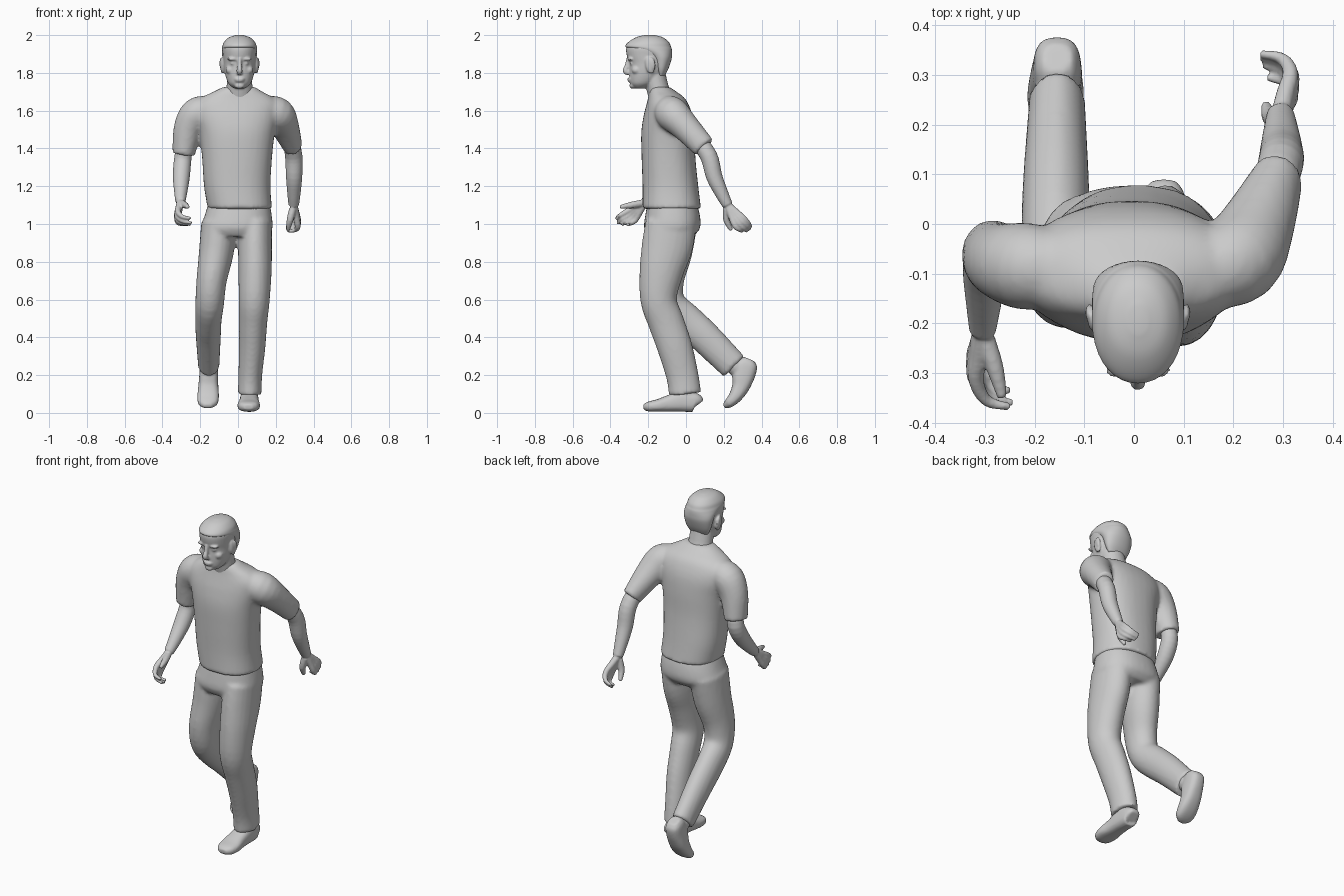
import bpy, bmesh, math
from mathutils import Vector, Matrix


def spline(pts, steps=4):
    # Catmull-Rom through control sections
    p = [Vector(q) for q in pts]
    out = []
    for i in range(len(p) - 1):
        a, b, c, d = p[max(i - 1, 0)], p[i], p[i + 1], p[min(i + 2, len(p) - 1)]
        for k in range(steps):
            t = k / steps
            out.append(0.5 * (2 * b + (c - a) * t + (2 * a - 5 * b + 4 * c - d) * t * t
                              + (3 * b - a - 3 * c + d) * t ** 3))
    return out + [p[-1]]


def tube(bm, pts, flat=False, n=24, power=2.0):
    # sections are (x, y, z, half width, half depth)
    secs = spline([q if len(q) == 5 else (*q, q[3]) for q in pts])
    cen = [Vector(s[:3]) for s in secs]
    rings = []
    for i, s in enumerate(secs):
        u, v = Vector((1, 0, 0)), Vector((0, 1, 0))
        if not flat:
            t = (cen[min(i + 1, len(cen) - 1)] - cen[max(i - 1, 0)]).normalized()
            u = (u - t * u.dot(t)).normalized()
            v = t.cross(u)
        ring = []
        for k in range(n):
            a = 2 * math.pi * k / n
            c, d = math.cos(a), math.sin(a)
            c = math.copysign(abs(c) ** (2 / power), c)
            d = math.copysign(abs(d) ** (2 / power), d)
            ring.append(bm.verts.new(cen[i] + u * c * s[3] + v * d * s[4]))
        rings.append(ring)
    for a, b in zip(rings, rings[1:]):
        for k in range(n):
            bm.faces.new((a[k], a[(k + 1) % n], b[(k + 1) % n], b[k]))
    bm.faces.new(rings[0])
    bm.faces.new(rings[-1])


def stack(bm, rows, power=2.3):
    # horizontal sections given as (z, x0, x1, y0, y1)
    tube(bm, [((a + b) / 2, (c + d) / 2, z, (b - a) / 2, (d - c) / 2)
              for z, a, b, c, d in rows], flat=True, n=36, power=power)


def ball(bm, c, r, turn=0):
    m = Matrix.Translation(c) @ Matrix.Rotation(turn, 4, 'X') @ Matrix.Diagonal((*r, 1))
    bmesh.ops.create_uvsphere(bm, u_segments=16, v_segments=10, radius=1, matrix=m)


def finish(name, bm, voxel, smooth=3):
    bmesh.ops.recalc_face_normals(bm, faces=bm.faces[:])
    me = bpy.data.meshes.new(name)
    bm.to_mesh(me)
    bm.free()
    for f in me.polygons:
        f.use_smooth = True
    ob = bpy.data.objects.new(name, me)
    bpy.context.collection.objects.link(ob)
    if voxel:
        r = ob.modifiers.new("blend", 'REMESH')
        r.mode, r.voxel_size, r.use_smooth_shade = 'VOXEL', voxel, True
        s = ob.modifiers.new("soften", 'SMOOTH')
        s.factor, s.iterations = 0.5, smooth
    return ob


# shirt: torso and two short sleeves
bm = bmesh.new()
stack(bm, [(1.08, -.16, .18, -.23, .08), (1.2, -.18, .172, -.23, .065),
           (1.35, -.19, .18, -.235, .05), (1.48, -.205, .195, -.237, .045),
           (1.57, -.23, .215, -.225, .035), (1.63, -.23, .22, -.21, .015),
           (1.67, -.19, .185, -.2, -.01), (1.70, -.13, .13, -.195, -.05),
           (1.725, -.08, .09, -.185, -.085)])
tube(bm, [(-.16, -.09, 1.6, .08), (-.22, -.085, 1.58, .088),
          (-.265, -.075, 1.5, .077), (-.288, -.06, 1.37, .06, .07)])
tube(bm, [(.15, -.09, 1.6, .08), (.21, -.07, 1.58, .09),
          (.25, .0, 1.51, .075), (.292, .097, 1.405, .05, .062)])
finish("shirt", bm, .011, 4)

# trousers: hips, supporting leg and trailing leg
bm = bmesh.new()
stack(bm, [(1.13, -.15, .165, -.2, .05), (1.05, -.175, .178, -.215, .073),
           (.98, -.195, .183, -.222, .075), (.935, -.17, .16, -.2, .04)])
tube(bm, [(.09, -.08, 1.0, .09, .135), (.09, -.1, .88, .09, .135),
          (.09, -.13, .75, .088, .117), (.086, -.145, .6, .082, .097),
          (.08, -.105, .48, .075, .095), (.075, -.06, .35, .07, .093),
          (.065, -.02, .2, .063, .086), (.062, -.005, .1, .063, .086)])
tube(bm, [(-.1, -.07, 1.0, .095, .13), (-.115, -.085, .85, .092, .118),
          (-.14, -.11, .7, .08, .1), (-.15, -.09, .58, .076, .088),
          (-.157, 0, .49, .07, .09), (-.157, .1, .4, .066, .086),
          (-.155, .255, .245, .056, .077)])
finish("trousers", bm, .011, 4)

# shoes
for name, ankle, foot in [
    ("front_shoe", [(.062, 0, .19, .045, .05), (.06, 0, .06, .045, .05)],
     [(.06, .065, .045, .03, .03), (.06, .05, .055, .045, .05), (.06, -.02, .062, .05, .056),
      (.058, -.09, .05, .053, .044), (.057, -.15, .039, .06, .033),
      (.056, -.2, .033, .05, .026), (.056, -.225, .03, .025, .014)]),
    ("rear_shoe", [(-.155, .22, .28, .045, .05), (-.155, .31, .21, .045, .05)],
     [(-.155, .335, .285, .03, .03), (-.155, .325, .26, .045, .055),
      (-.155, .305, .2, .05, .06), (-.157, .29, .14, .053, .047),
      (-.158, .26, .085, .057, .035), (-.16, .225, .05, .05, .025),
      (-.16, .2, .035, .02, .012)])]:
    bm = bmesh.new()
    tube(bm, ankle)
    tube(bm, foot, power=2.6)
    finish(name, bm, .007, 3)


# arms with palm, four fingers and thumb
def arm(name, fore, knuckles, tips, thumb, out):
    bm = bmesh.new()
    tube(bm, fore)
    wrist = Vector(fore[-1][:3])
    for k, t in zip(knuckles, tips):
        k, t = Vector(k), Vector(t)
        m = (k + t) / 2 + Vector(out)
        tube(bm, [(*wrist, .02), (*((wrist + k) / 2), .019), (*k, .016),
                  (*m, .012), (*t, .008)], n=10)
    tube(bm, thumb, n=10)
    finish(name, bm, .005, 3)


arm("forward_arm",
    [(-.28, -.065, 1.43, .043), (-.293, -.05, 1.34, .046), (-.3, -.095, 1.25, .045),
     (-.303, -.165, 1.17, .035), (-.305, -.215, 1.12, .027)],
    [(-.318, -.315, 1.065), (-.322, -.305, 1.045), (-.323, -.29, 1.03), (-.322, -.27, 1.02)],
    [(-.25, -.368, 1.03), (-.245, -.36, 1.005), (-.25, -.335, .997), (-.262, -.305, .997)],
    [(-.3, -.23, 1.11, .02), (-.28, -.29, 1.1, .018), (-.265, -.35, 1.09, .01)],
    (-.012, -.015, -.008))
arm("backward_arm",
    [(.275, .05, 1.46, .042), (.295, .12, 1.36, .046), (.297, .15, 1.25, .043),
     (.296, .19, 1.16, .035), (.295, .22, 1.1, .028)],
    [(.315, .305, 1.03), (.318, .297, 1.013), (.318, .28, 1.0), (.316, .26, .99)],
    [(.255, .343, .985), (.255, .335, .972), (.26, .32, .962), (.268, .295, .962)],
    [(.29, .215, 1.08, .02), (.275, .215, 1.02, .018), (.265, .24, .967, .01)],
    (.012, .01, -.008))

# head, neck, ears and face
bm = bmesh.new()
cx = .008
rows = [(1.718, -.272, -.215, .03), (1.74, -.293, -.17, .056), (1.77, -.299, -.135, .07),
        (1.81, -.3, -.105, .08), (1.85, -.3, -.088, .085), (1.89, -.313, -.08, .088),
        (1.93, -.317, -.08, .09), (1.96, -.302, -.096, .08), (1.985, -.265, -.125, .055),
        (1.996, -.22, -.165, .02)]
stack(bm, [(z, cx - r, cx + r, a, b) for z, a, b, r in rows], power=2.1)
tube(bm, [(cx, -.12, 1.64, .08, .07), (cx, -.145, 1.7, .07, .06), (cx, -.17, 1.8, .066, .06)])
tube(bm, [(cx, -.305, 1.875, .011), (cx, -.312, 1.84, .012), (cx, -.32, 1.812, .016),
          (cx, -.304, 1.798, .014)], n=12)
ball(bm, (cx, -.297, 1.768), (.028, .014, .007))
ball(bm, (cx, -.295, 1.757), (.024, .014, .007))
ball(bm, (cx, -.283, 1.732), (.026, .017, .016))
for s in (-1, 1):
    ball(bm, (cx + s * .036, -.294, 1.873), (.03, .017, .009))
    ball(bm, (cx + s * .034, -.284, 1.85), (.015, .015, .009))
    ball(bm, (cx + s * .05, -.262, 1.815), (.024, .026, .022))
    ball(bm, (cx + s * .09, -.19, 1.84), (.012, .025, .046), .2)
    ball(bm, (cx + s * .098, -.178, 1.85), (.008, .016, .032), .2)
finish("head", bm, .006, 2)

# close-cropped hair
bm = bmesh.new()
rows = [(1.785, -.15, -.113, .06), (1.82, -.165, -.094, .078), (1.87, -.185, -.077, .089),
        (1.9, -.22, -.074, .092), (1.925, -.29, -.075, .093), (1.94, -.321, -.08, .091),
        (1.963, -.305, -.091, .082), (1.988, -.265, -.122, .056), (2.0, -.22, -.165, .018)]
stack(bm, [(z, cx - r, cx + r, a, b) for z, a, b, r in rows], power=2.1)
finish("hair", bm, 0)
